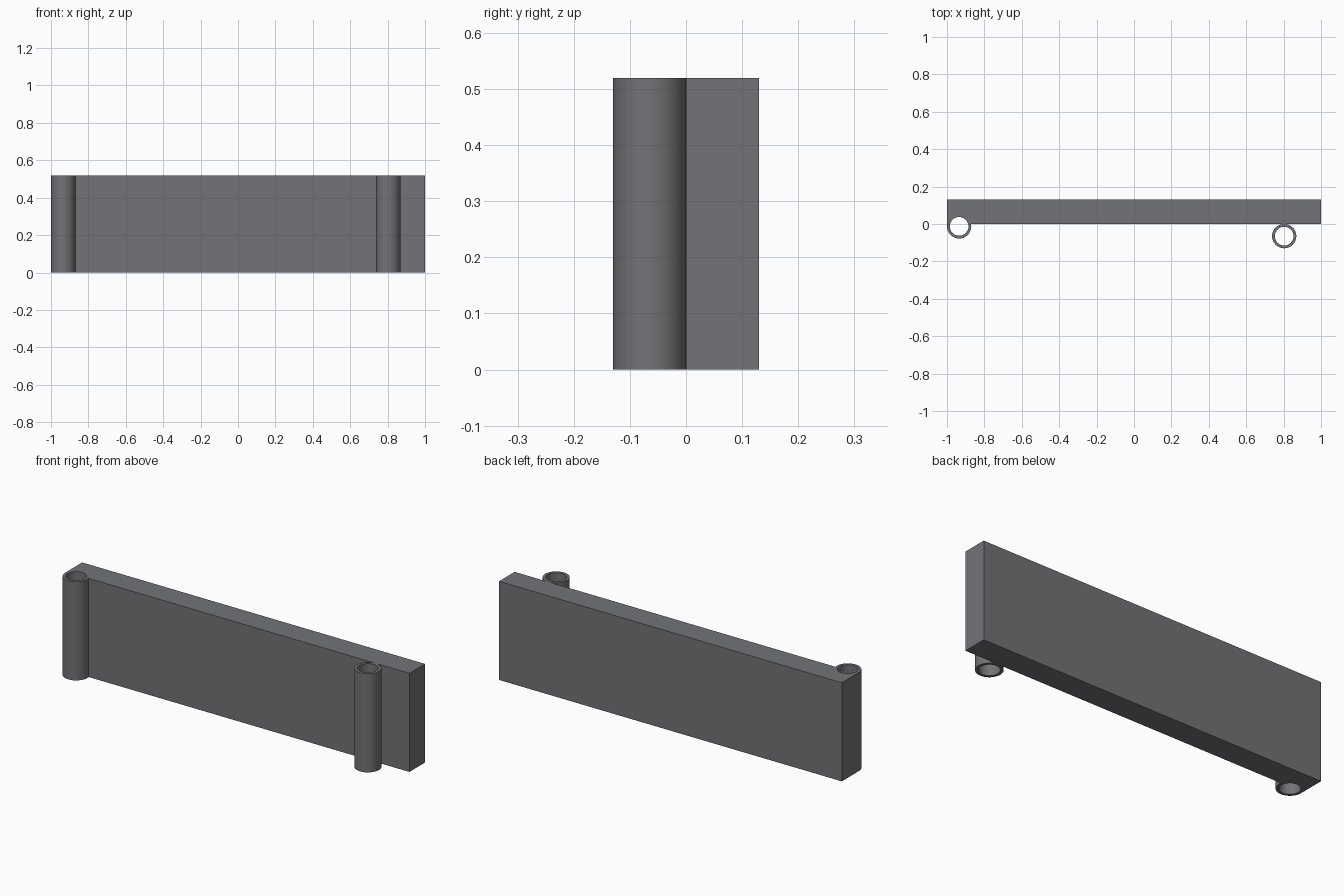
import bpy, bmesh
from math import sin, cos, pi

if "Cube" in bpy.data.objects:
    bpy.data.objects.remove(bpy.data.objects["Cube"])

H, T = 0.52, 0.13          # height, plate thickness
R, R_IN, N = 0.065, 0.05, 32
STEP = 2 * pi / N
LEFT = (-0.935, -R * sin(STEP))   # tube set into the plate corner
RIGHT = (0.803, -R)               # tube touching the plate face

# Dark grey finish
dark = bpy.data.materials.new("dark_grey")
dark.diffuse_color = (0.17, 0.172, 0.185, 1)
dark.use_nodes = True
dark.node_tree.nodes["Principled BSDF"].inputs["Base Color"].default_value = dark.diffuse_color


def circle(center, r, first=0, last=N - 1):
    return [(center[0] + r * cos(i * STEP), center[1] + r * sin(i * STEP))
            for i in range(first, last + 1)]


def finish(bm, name):
    bmesh.ops.recalc_face_normals(bm, faces=bm.faces)
    mesh = bpy.data.meshes.new(name)
    bm.to_mesh(mesh)
    bm.free()
    mesh.materials.append(dark)
    ob = bpy.data.objects.new(name, mesh)
    bpy.context.collection.objects.link(ob)
    return ob


def tube(name, center):
    bm = bmesh.new()
    rings = [[bm.verts.new((x, y, z)) for x, y in circle(center, r)]
             for r, z in ((R, 0), (R, H), (R_IN, H), (R_IN, 0))]
    for k in range(4):
        a, b = rings[k], rings[(k + 1) % 4]
        for i in range(N):
            j = (i + 1) % N
            bm.faces.new((a[i], a[j], b[j], b[i]))
    ob = finish(bm, name)
    bpy.ops.object.select_all(action='DESELECT')
    ob.select_set(True)
    bpy.context.view_layer.objects.active = ob
    bpy.ops.object.shade_smooth_by_angle()


# Plate, with a rounded recess for the left tube
profile = [(-1, T), (-1, 0)] + circle(LEFT, R, 1, N // 2 - 1)[::-1] + [(1, 0), (1, T)]
bm = bmesh.new()
base = bm.faces.new([bm.verts.new((x, y, 0)) for x, y in profile])
ret = bmesh.ops.extrude_face_region(bm, geom=[base], use_keep_orig=True)
top = [v for v in ret["geom"] if isinstance(v, bmesh.types.BMVert)]
bmesh.ops.translate(bm, verts=top, vec=(0, 0, H))
finish(bm, "plate")

# Hinge tubes
tube("left_tube", LEFT)
tube("right_tube", RIGHT)
